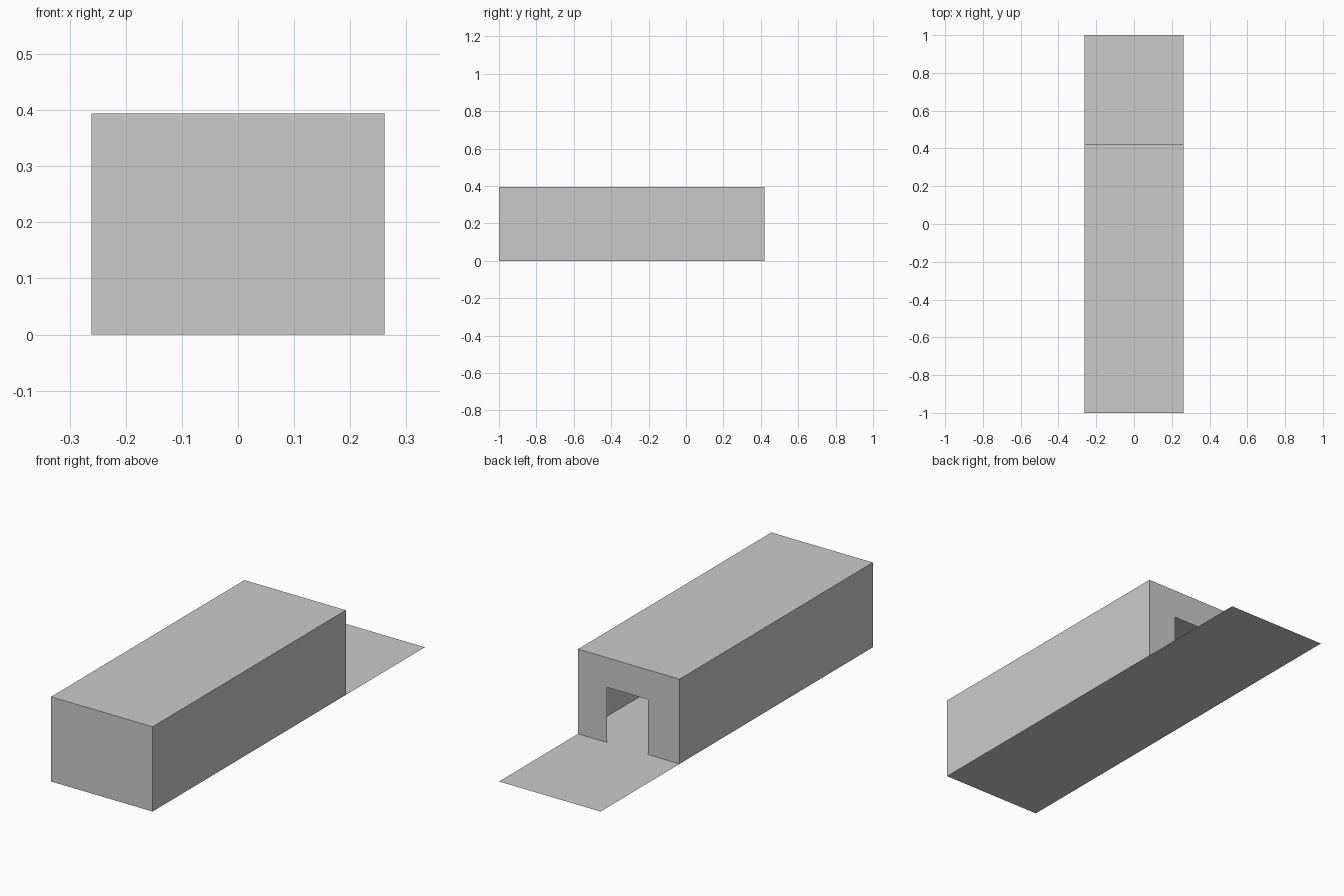
import bpy
import bmesh

if "Cube" in bpy.data.objects:
    bpy.data.objects.remove(bpy.data.objects["Cube"])

HALF_W, HEIGHT = 0.261, 0.394
FRONT, BACK, FLOOR_END = -1.0, 0.42, 1.0
DOOR_L, DOOR_R, DOOR_H = -0.099, 0.112, 0.256


def sheet_object(name, polygons):
    """Make one object from thin flat polygons, sharing common corners."""
    bm = bmesh.new()
    for poly in polygons:
        bm.faces.new([bm.verts.new(p) for p in poly])
    bmesh.ops.remove_doubles(bm, verts=bm.verts, dist=1e-5)
    mesh = bpy.data.meshes.new(name)
    bm.to_mesh(mesh)
    bm.free()
    obj = bpy.data.objects.new(name, mesh)
    bpy.context.collection.objects.link(obj)
    return obj


def side_wall(x):
    pts = [(x, FRONT, 0), (x, BACK, 0), (x, BACK, HEIGHT), (x, FRONT, HEIGHT)]
    return pts if x > 0 else pts[::-1]


# Floor running under the hall and out past the doorway
sheet_object("floor", [[(-HALF_W, FRONT, 0), (HALF_W, FRONT, 0),
                        (HALF_W, FLOOR_END, 0), (-HALF_W, FLOOR_END, 0)]])

# Hall: side walls, closed front wall and flat roof
front = [(-HALF_W, FRONT, 0), (HALF_W, FRONT, 0),
         (HALF_W, FRONT, HEIGHT), (-HALF_W, FRONT, HEIGHT)]
roof = [(-HALF_W, FRONT, HEIGHT), (HALF_W, FRONT, HEIGHT),
        (HALF_W, BACK, HEIGHT), (-HALF_W, BACK, HEIGHT)]
sheet_object("hall_walls_and_roof",
             [side_wall(-HALF_W), side_wall(HALF_W), front, roof])

# Back wall outline with the doorway notched out of its base
outline = [(HALF_W, 0), (DOOR_R, 0), (DOOR_R, DOOR_H), (DOOR_L, DOOR_H),
           (DOOR_L, 0), (-HALF_W, 0), (-HALF_W, HEIGHT), (HALF_W, HEIGHT)]
sheet_object("doorway_wall", [[(x, BACK, z) for x, z in outline]])
